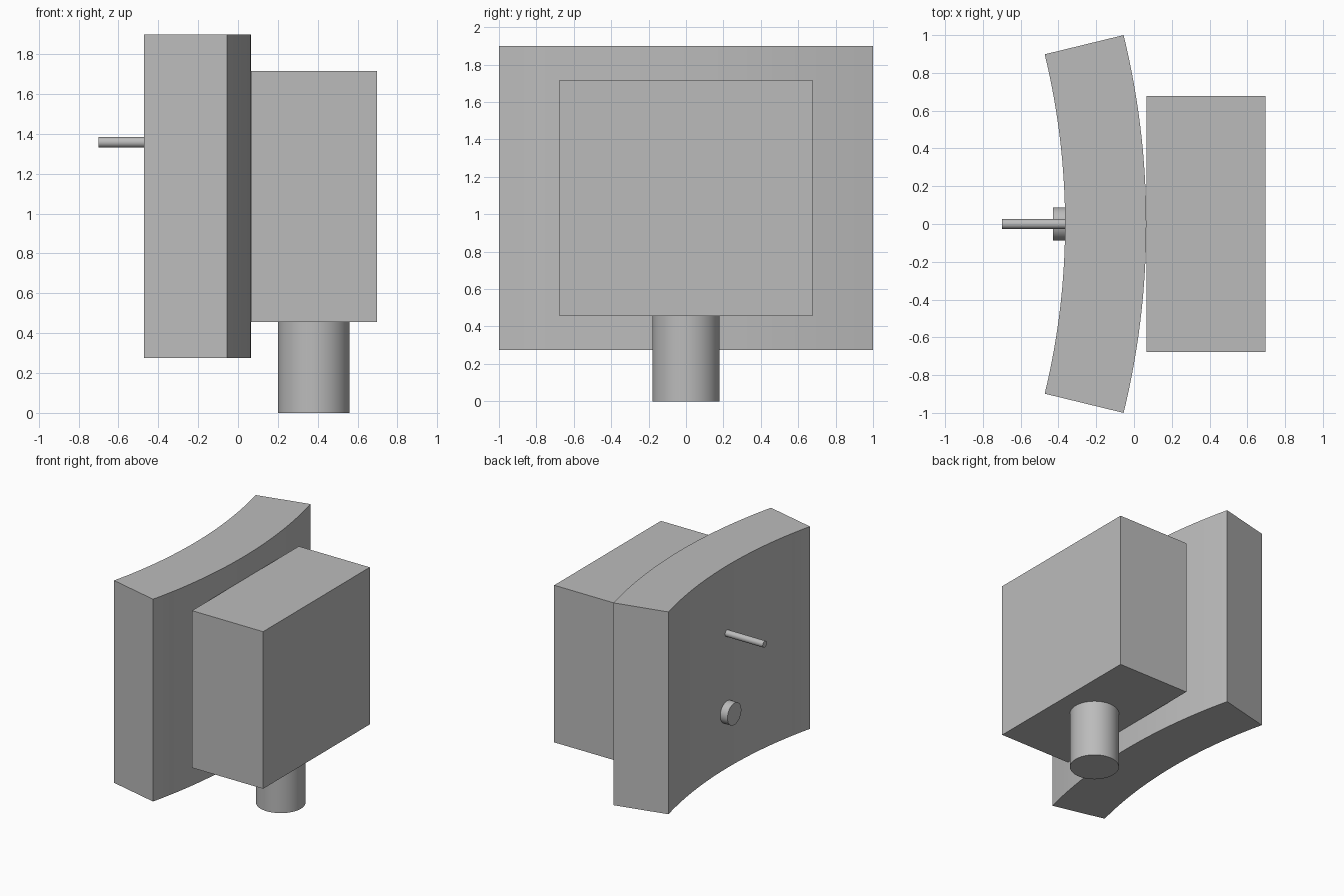
import bpy, bmesh, math
from mathutils import Matrix, Vector

default = bpy.data.objects.get("Cube")
if default:
    bpy.data.objects.remove(default, do_unlink=True)

GREY = (0.5, 0.5, 0.5, 1.0)
grey = bpy.data.materials.new("plain grey")
grey.use_nodes = True
grey.diffuse_color = GREY
grey.node_tree.nodes["Principled BSDF"].inputs["Base Color"].default_value = GREY


def finish(name, bm, smooth=False):
    bmesh.ops.recalc_face_normals(bm, faces=bm.faces)
    mesh = bpy.data.meshes.new(name)
    bm.to_mesh(mesh)
    bm.free()
    mesh.materials.append(grey)
    obj = bpy.data.objects.new(name, mesh)
    bpy.context.collection.objects.link(obj)
    if smooth:
        bpy.ops.object.select_all(action="DESELECT")
        obj.select_set(True)
        bpy.context.view_layer.objects.active = obj
        bpy.ops.object.shade_smooth_by_angle(angle=math.radians(30))


def box(name, low, high):
    low, high = Vector(low), Vector(high)
    bm = bmesh.new()
    bmesh.ops.create_cube(bm, size=1)
    bmesh.ops.scale(bm, vec=high - low, verts=bm.verts)
    bmesh.ops.translate(bm, vec=(low + high) / 2, verts=bm.verts)
    finish(name, bm)


def rod(name, start, end, radius):
    start, end = Vector(start), Vector(end)
    axis = end - start
    turn = axis.to_track_quat("Z", "Y").to_matrix().to_4x4()
    bm = bmesh.new()
    bmesh.ops.create_cone(bm, cap_ends=True, segments=64, radius1=radius,
                          radius2=radius, depth=axis.length,
                          matrix=Matrix.Translation((start + end) / 2) @ turn)
    finish(name, bm, smooth=True)


def curved_panel(name, front_x, radius, thickness, half_angle, bottom, top, steps=32):
    # Ring sector in plan, extruded upward
    centre = front_x - radius
    angles = [half_angle * (2 * i / steps - 1) for i in range(steps + 1)]
    outline = [(radius, a) for a in angles]
    outline += [(radius - thickness, a) for a in reversed(angles)]
    bm = bmesh.new()
    face = bm.faces.new([bm.verts.new((centre + r * math.cos(a), r * math.sin(a), bottom))
                         for r, a in outline])
    grown = bmesh.ops.extrude_face_region(bm, geom=[face])
    raised = [v for v in grown["geom"] if isinstance(v, bmesh.types.BMVert)]
    bmesh.ops.translate(bm, vec=(0, 0, top - bottom), verts=raised)
    finish(name, bm, smooth=True)


# Curved panel and the block touching its convex side
curved_panel("curved_panel", 0.065, 4.227, 0.43, math.asin(1 / 4.227), 0.275, 1.9)
box("rear_block", (0.066, -0.677, 0.455), (0.697, 0.677, 1.717))

# Round foot under the block
rod("round_foot", (0.38, 0, 0), (0.38, 0, 0.456), 0.18)

# Pin and button on the concave side
rod("thin_pin", (-0.36, 0, 1.358), (-0.7, 0, 1.358), 0.026)
rod("round_button", (-0.36, 0, 0.726), (-0.43, 0, 0.726), 0.088)
